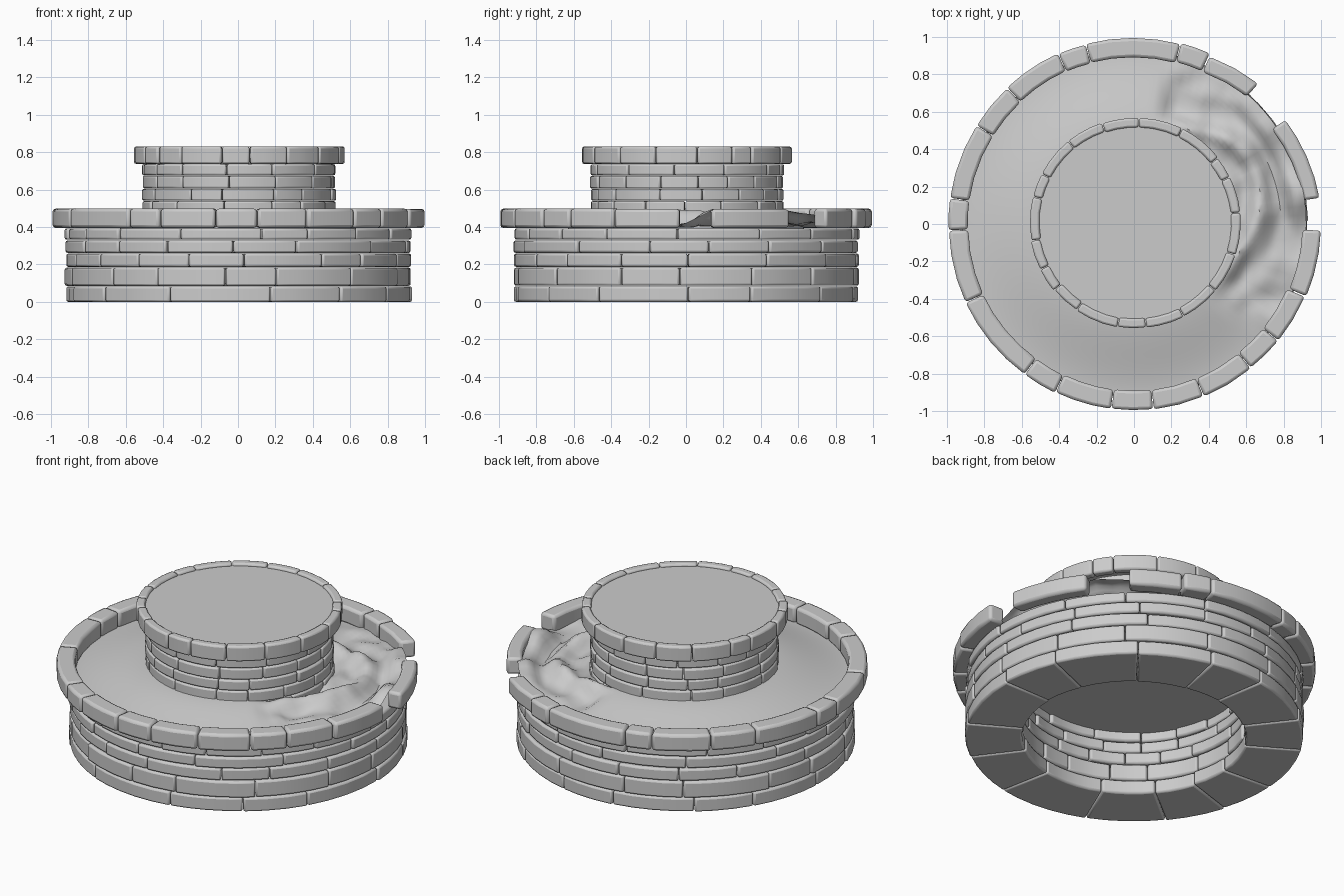
import bpy, bmesh, math, random
from mathutils import Vector, noise

if "Cube" in bpy.data.objects:
    bpy.data.objects.remove(bpy.data.objects["Cube"])

random.seed(7)


def finish(name, bm, bevel=0.0):
    bmesh.ops.recalc_face_normals(bm, faces=bm.faces)
    me = bpy.data.meshes.new(name)
    bm.to_mesh(me)
    bm.free()
    ob = bpy.data.objects.new(name, me)
    bpy.context.collection.objects.link(ob)
    if bevel:
        m = ob.modifiers.new("rounded_edges", 'BEVEL')
        m.width, m.segments = bevel, 2
        m.limit_method, m.angle_limit = 'ANGLE', math.radians(45)
    bpy.context.view_layer.objects.active = ob
    ob.select_set(True)
    bpy.ops.object.shade_smooth_by_angle(angle=math.radians(40))
    ob.select_set(False)
    return ob


def add_brick(bm, a0, a1, r0, r1, z0, z1, c=(0, 0), tilt=0.0):
    """Curved block between two angles (degrees)."""
    n = max(2, round((a1 - a0) / 7))
    rings = []
    for i in range(n + 1):
        a = math.radians(a0 + (a1 - a0) * i / n)
        d = tilt * (i / n - 0.5)
        rings.append([bm.verts.new((c[0] + (r + d) * math.cos(a),
                                    c[1] + (r + d) * math.sin(a), z))
                      for r, z in ((r0, z0), (r1, z0), (r1, z1), (r0, z1))])
    for p, q in zip(rings, rings[1:]):
        for k in range(4):
            bm.faces.new((p[k], p[(k + 1) % 4], q[(k + 1) % 4], q[k]))
    bm.faces.new(rings[0])
    bm.faces.new(rings[-1][::-1])


def joints(count, start, vary=0.3):
    """Uneven brick joints round a full circle."""
    w = [1 + random.uniform(-vary, vary) for _ in range(count)]
    out = [start]
    for x in w:
        out.append(out[-1] + 360 * x / sum(w))
    return out


def course(bm, angs, r0, r1, z0, z1, c=(0, 0), jit=0.006, gap=0.004):
    for a, b in zip(angs, angs[1:]):
        g = math.degrees(gap / r1) / 2
        j = random.uniform(-jit, jit)
        add_brick(bm, a + g, b - g, r0 + j, r1 + j, z0, z1, c,
                  random.uniform(-jit, jit))


# Lower wall: thick courses of curved bricks
bm = bmesh.new()
rows = [(0.0, 0.083), (0.086, 0.183), (0.187, 0.258), (0.262, 0.328), (0.332, 0.393)]
starts = [11, 13, 2, 20, 8]
for (z0, z1), s, n in zip(rows, starts, (14, 15, 16, 15, 16)):
    course(bm, joints(n, s - 90), 0.61, 0.922, z0, z1)
finish("lower_wall", bm, 0.011)

# Lower coping, with two gaps and shifted stones on the broken side
bm = bmesh.new()
cap = [-23, -39, -51, -68, -84, -97, -115, -126, -155, -178, -188, -212,
       -227, -246, -255, -284.5, -294][::-1]
course(bm, cap, 0.89, 0.993, 0.395, 0.498, jit=0.004)
add_brick(bm, -22.7, -2, 0.90, 0.998, 0.395, 0.497)
add_brick(bm, 8, 34.5, 0.905, 0.99, 0.395, 0.495, tilt=-0.02)
add_brick(bm, 48.5, 65.7, 0.90, 0.99, 0.395, 0.498, tilt=-0.02)
finish("lower_coping", bm, 0.016)

# Upper wall and its coping
C = (0.006, 0.006)
bm = bmesh.new()
rows = [(0.405, 0.468), (0.471, 0.538), (0.541, 0.603), (0.606, 0.673), (0.676, 0.735)]
for i, (z0, z1) in enumerate(rows):
    course(bm, joints(14, 9 + 12 * i), 0.42, 0.516, z0, z1, C, 0.004)
finish("upper_wall", bm, 0.009)
bm = bmesh.new()
course(bm, joints(18, -84, 0.4), 0.512, 0.562, 0.737, 0.83, C, 0.003)
finish("upper_coping", bm, 0.011)

# Flat surface filling the upper basin, and the ceiling of the hollow base
for name, r, z, h, c in (("upper_basin_surface", 0.522, 0.775, 0.04, C),
                         ("base_ceiling", 0.63, 0.385, 0.02, (0, 0))):
    bm = bmesh.new()
    res = bmesh.ops.create_cone(bm, cap_ends=True, segments=64, radius1=r, radius2=r, depth=h)
    bmesh.ops.translate(bm, verts=res["verts"], vec=(c[0], c[1], z + h / 2))
    finish(name, bm)


def smooth(e0, e1, x):
    t = min(1, max(0, (x - e0) / (e1 - e0)))
    return t * t * (3 - 2 * t)


def floor_height(r, deg):
    base = 0.485 - 0.085 * smooth(0.45, 0.95, r)
    broken = smooth(-48, -30, deg) * (1 - smooth(70, 80, deg))
    a = math.radians(deg)
    x, y = r * math.cos(a), r * math.sin(a)
    ridge = 0.62 + 0.09 * math.sin(math.radians(deg * 3 + 20))
    dirt = 0.415 + 0.06 * math.exp(-((r - ridge) / 0.06) ** 2)
    dirt += 0.055 * smooth(0.78, 0.87, r) * smooth(-5, 12, deg) * (1 - smooth(40, 55, deg))
    dirt += 0.045 * noise.noise(Vector((x * 5, y * 5, 2.3)))
    dirt += 0.02 * noise.noise(Vector((x * 11, y * 11, 7.1)))
    return max(0.397, base * (1 - broken) + dirt * broken)


# Sloping basin floor with churned rubble where the coping is broken
bm = bmesh.new()
N, M = 120, 20
grid = []
for i in range(N):
    deg = -180 + 360 * i / N
    a = math.radians(deg)
    grid.append([bm.verts.new((r * math.cos(a), r * math.sin(a), floor_height(r, deg)))
                 for r in (0.47 + 0.45 * j / M for j in range(M + 1))])
for i in range(N):
    p, q = grid[i], grid[(i + 1) % N]
    for j in range(M):
        bm.faces.new((p[j], p[j + 1], q[j + 1], q[j]))
finish("basin_floor", bm)
